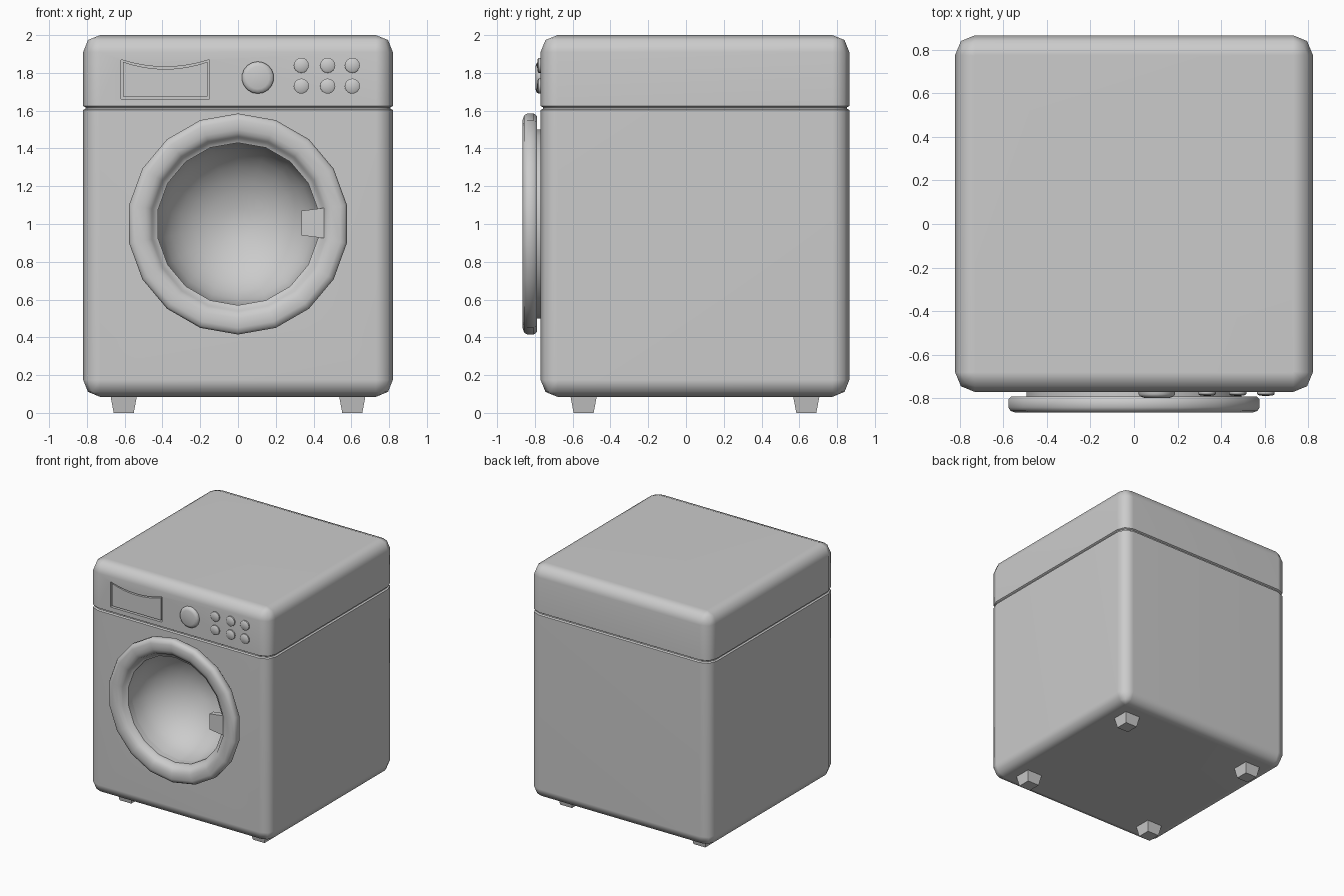
import bpy, bmesh
from math import sin, cos, pi, radians

if "Cube" in bpy.data.objects:
    bpy.data.objects.remove(bpy.data.objects["Cube"])

FRONT, BACK, HALF_W = -0.77, 0.865, 0.82


def finish(name, bm, smooth=True):
    bmesh.ops.remove_doubles(bm, verts=bm.verts, dist=1e-5)
    bmesh.ops.recalc_face_normals(bm, faces=bm.faces)
    me = bpy.data.meshes.new(name)
    bm.to_mesh(me)
    bm.free()
    ob = bpy.data.objects.new(name, me)
    bpy.context.collection.objects.link(ob)
    if smooth:
        shade(ob)
    return ob


def shade(ob):
    bpy.ops.object.select_all(action='DESELECT')
    ob.select_set(True)
    bpy.context.view_layer.objects.active = ob
    bpy.ops.object.shade_smooth_by_angle(angle=radians(47))


def loft(name, rings, closed=False, smooth=True):
    """Skin rings of points; closed joins last to first, otherwise cap both ends."""
    bm = bmesh.new()
    vs = [[bm.verts.new(p) for p in ring] for ring in rings]
    n = len(vs[0])
    pairs = list(zip(vs, vs[1:])) + ([(vs[-1], vs[0])] if closed else [])
    for a, b in pairs:
        for i in range(n):
            j = (i + 1) % n
            bm.faces.new((a[i], a[j], b[j], b[i]))
    if not closed:
        bm.faces.new(vs[0])
        bm.faces.new(vs[-1])
    return finish(name, bm, smooth)


def lathe(name, profile, x, z, sides, closed=False, smooth=True):
    """Revolve (radius, y) points about a y-parallel axis."""
    rings = [[(x + r * sin(2 * pi * i / sides), y, z + r * cos(2 * pi * i / sides))
              for i in range(sides)] for r, y in profile]
    return loft(name, rings, closed, smooth)


def rounded_rect(z, inset, radius=0.09):
    r = max(radius - inset, 0.004)
    hx, hy, cy = HALF_W - inset, (BACK - FRONT) / 2 - inset, (BACK + FRONT) / 2
    pts = []
    for k, (sx, sy) in enumerate([(1, 1), (-1, 1), (-1, -1), (1, -1)]):
        for s in range(3):
            a = k * pi / 2 + s * pi / 4
            pts.append((sx * (hx - r) + r * cos(a), cy + sy * (hy - r) + r * sin(a), z))
    return pts


def drawer_shape(y, d):
    x0, x1, steps = -0.62 + d, -0.15 - d, 8
    top = []
    for i in range(steps + 1):
        t = i / steps
        top.append((x1 + (x0 - x1) * t, y, 1.832 - d + 0.038 * (2 * t - 1) ** 2))
    return [(x0, y, 1.662 + d), (x1, y, 1.662 + d)] + top


def cut(ob, cutter):
    m = ob.modifiers.new("cut", 'BOOLEAN')
    m.operation, m.solver, m.object = 'DIFFERENCE', 'EXACT', cutter
    bpy.context.view_layer.objects.active = ob
    bpy.ops.object.modifier_apply(modifier=m.name)
    bpy.data.objects.remove(cutter)


# cabinet with rounded edges and a groove under the control section
cabinet = loft("cabinet", [rounded_rect(z, i) for z, i in [
    (0.085, 0.09), (0.111, 0.026), (0.175, 0), (1.603, 0), (1.61, 0.012),
    (1.618, 0.012), (1.625, 0), (1.91, 0), (1.974, 0.026), (2.0, 0.09)]], smooth=False)

# drum bowl and drawer recess carved into the front
bowl = [(0.43, FRONT - 0.05), (0.43, FRONT + 0.01)]
bowl += [(0.43 * cos(a), FRONT + 0.01 + 0.37 * sin(a))
         for a in [k * pi / 16 for k in range(1, 8)]]
bowl.append((0, FRONT + 0.38))
cut(cabinet, lathe("drum_cutter", bowl, 0, 1.0, 18, smooth=False))
cut(cabinet, loft("drawer_cutter", [drawer_shape(FRONT - 0.05, 0),
                                    drawer_shape(FRONT + 0.03, 0)], smooth=False))
shade(cabinet)
cabinet.modifiers.new("flat_face_normals", 'WEIGHTED_NORMAL').keep_sharp = True

# detergent drawer front
loft("drawer_front", [drawer_shape(FRONT + 0.035, 0.012),
                      drawer_shape(FRONT + 0.002, 0.012)])

# door ring with seat behind it
lathe("door_ring", [(0.48, -0.855), (0.50, -0.865), (0.55, -0.865), (0.575, -0.857),
                    (0.585, -0.84), (0.585, -0.805), (0.572, -0.79), (0.50, -0.79),
                    (0.50, -0.76), (0.43, -0.76), (0.43, -0.815), (0.455, -0.825),
                    (0.463, -0.845)], 0, 1.0, 18, closed=True)

# door latch
loft("door_latch", [[(x, -0.845, 1.005 - h), (x, -0.80, 1.005 - h),
                     (x, -0.80, 1.005 + h), (x, -0.845, 1.005 + h)]
                    for x, h in [(0.335, 0.065), (0.455, 0.08)]], smooth=False)

# program knob and buttons
lathe("program_knob", [(0, -0.798), (0.06, -0.797), (0.078, -0.791), (0.085, -0.78),
                       (0.085, -0.76)], 0.105, 1.775, 18)
for row, z in enumerate((1.84, 1.73)):
    for col, x in enumerate((0.335, 0.475, 0.605)):
        lathe(f"button_{row}_{col}", [(0, -0.788), (0.03, -0.787), (0.04, -0.78),
                                      (0.04, -0.76)], x, z, 16)

# tapered feet
for side, x in (("left", -0.605), ("right", 0.605)):
    for end, y in (("front", -0.542), ("back", 0.637)):
        loft(f"{end}_{side}_foot", [[(x + sx * h, y + sy * h, z) for sx, sy in
                                     ((-1, -1), (1, -1), (1, 1), (-1, 1))]
                                    for z, h in ((0, 0.053), (0.09, 0.07))], smooth=False)
